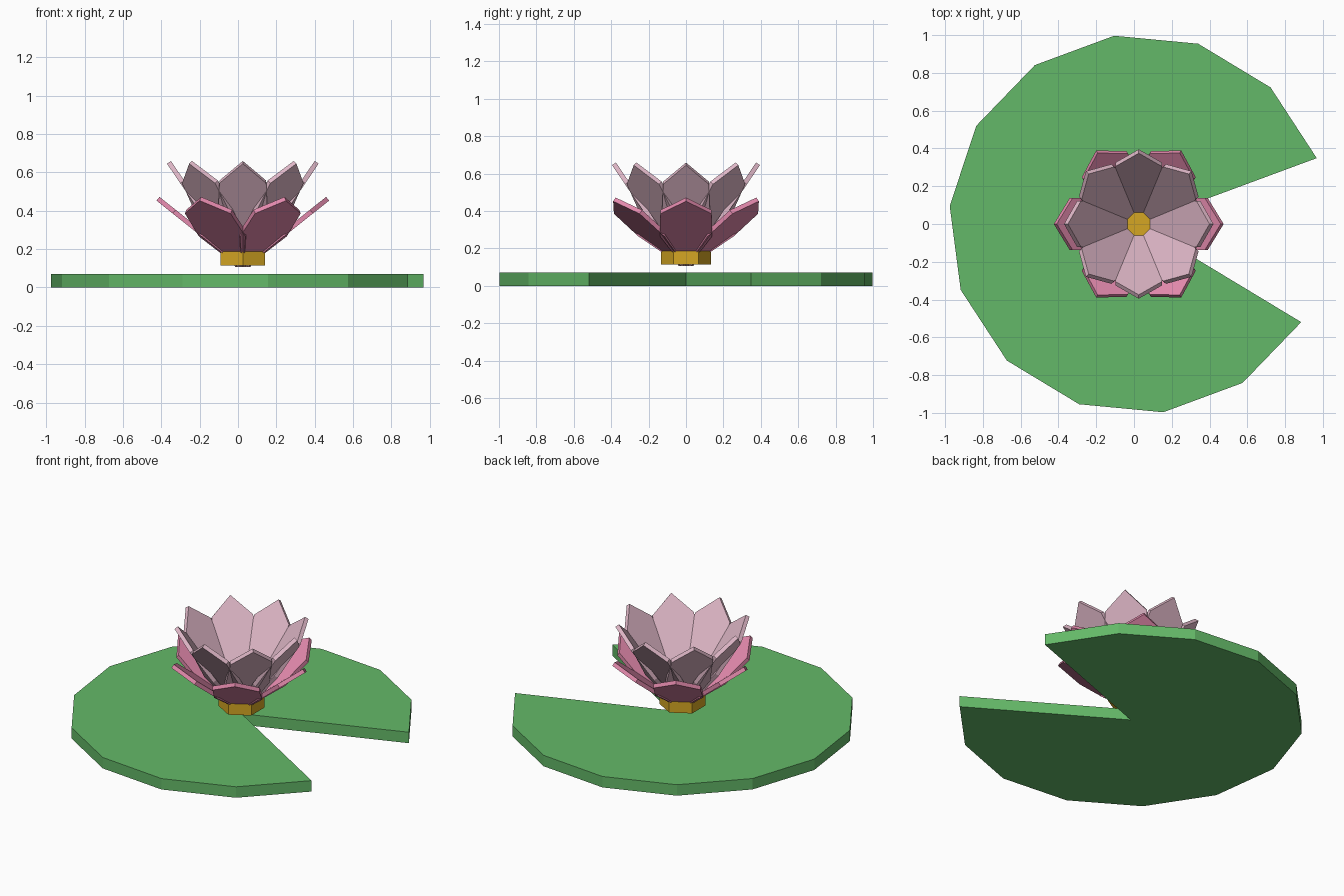
import bpy, bmesh
from math import cos, sin, radians, atan2, hypot
from mathutils import Matrix, Vector

cube = bpy.data.objects.get("Cube")
if cube:
    bpy.data.objects.remove(cube, do_unlink=True)

CENTRE = Vector((0.025, 0, 0))


def material(name, rgb):
    linear = [((c / 255 + 0.055) / 1.055) ** 2.4 for c in rgb] + [1]
    mat = bpy.data.materials.new(name)
    mat.use_nodes = True
    mat.diffuse_color = linear
    mat.node_tree.nodes["Principled BSDF"].inputs["Base Color"].default_value = linear
    return mat


def plate(name, outline, thickness, mat, matrix):
    """Extrude a flat outline upwards into a closed plate."""
    bm = bmesh.new()
    face = bm.faces.new([bm.verts.new((x, y, 0)) for x, y in outline])
    top = bmesh.ops.extrude_face_region(bm, geom=[face])["geom"]
    moved = [v for v in top if isinstance(v, bmesh.types.BMVert)]
    bmesh.ops.translate(bm, verts=moved, vec=(0, 0, thickness))
    bmesh.ops.recalc_face_normals(bm, faces=bm.faces)
    bm.transform(matrix)
    mesh = bpy.data.meshes.new(name)
    bm.to_mesh(mesh)
    bm.free()
    mesh.materials.append(mat)
    obj = bpy.data.objects.new(name, mesh)
    bpy.context.collection.objects.link(obj)
    return obj


def ring(count, sides, radius, start):
    angles = [radians(start + 360 * i / sides) for i in range(count)]
    return [(radius * cos(a), radius * sin(a)) for a in angles]


def petals(name, count, base_z, tip_r, tip_z, widths, mat):
    """A ring of flat pointed petals leaning outwards."""
    rise = tip_z - base_z
    length, tilt, thick = hypot(tip_r, rise), atan2(rise, tip_r), 0.025
    side = [(f * length, w) for f, w in widths]
    outline = [(x, -w) for x, w in side] + [(length, 0)] + [(x, w) for x, w in reversed(side)]
    for i in range(count):
        matrix = (Matrix.Translation(CENTRE + Vector((0, 0, base_z)))
                  @ Matrix.Rotation(radians(360 * i / count), 4, "Z")
                  @ Matrix.Rotation(-tilt, 4, "Y")
                  @ Matrix.Translation((0, 0, -thick / 2)))
        plate(f"{name}_{i + 1}", outline, thick, mat, matrix)


green = material("leaf green", (100, 185, 104))
gold = material("gold", (213, 166, 35))
pale = material("pale pink", (224, 184, 200))
pink = material("pink", (226, 137, 172))

# Lily pad with one wedge cut to its centre
plate("lily_pad", ring(13, 14, 1.005, 20.3) + [(0, 0)], 0.07, green,
      Matrix.Translation(CENTRE))

# Hexagonal flower base
plate("flower_base", ring(6, 6, 0.134, 30), 0.08, gold,
      Matrix.Translation(CENTRE + Vector((0, 0, 0.115))))

# Upright inner petals and spreading outer petals
petals("inner_petal", 8, 0.085, 0.385, 0.652,
       [(0.05, 0.025), (0.47, 0.13), (0.82, 0.122)], pale)
petals("outer_petal", 6, 0.11, 0.442, 0.462,
       [(0.05, 0.025), (0.47, 0.14), (0.81, 0.137)], pink)
